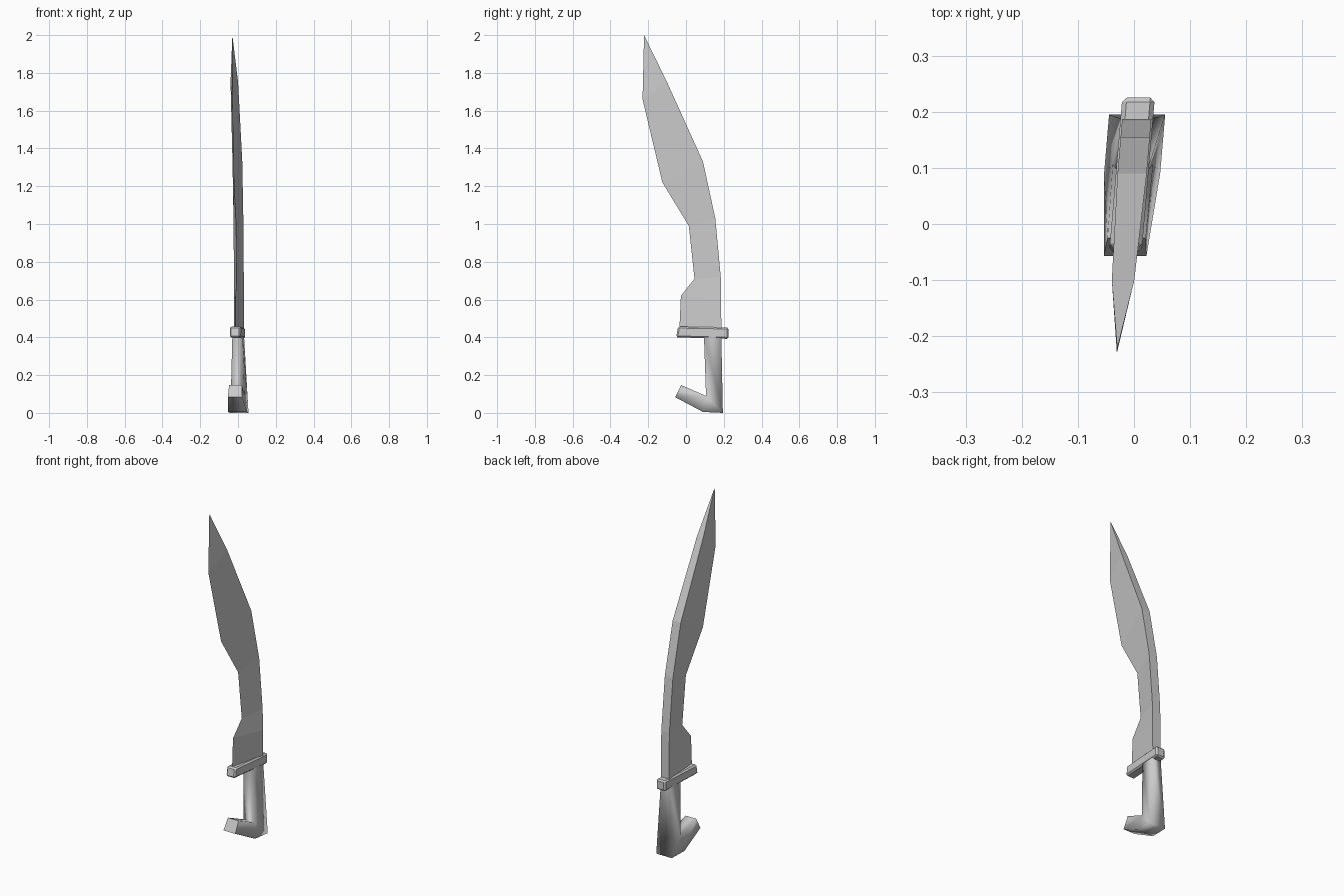
import bpy, bmesh, math

cube = bpy.data.objects.get("Cube")
if cube:
    bpy.data.objects.remove(cube, do_unlink=True)

# One plain grey for the whole weapon
grey = bpy.data.materials.new("plain_grey")
grey.use_nodes = True
grey.diffuse_color = (0.6, 0.6, 0.6, 1)
grey.node_tree.nodes["Principled BSDF"].inputs["Base Color"].default_value = (0.6, 0.6, 0.6, 1)

LEAN = 0.085   # sideways shift per unit of depth: the weapon is turned a little
OFFSET = -0.011


def loft(name, rows, smooth=False):
    """Join four-cornered sections; each row is (front y, z, half width), (back y, z, half width)."""
    bm = bmesh.new()
    rings = []
    for front, back in rows:
        ring = []
        for (y, z, half), side in ((front, -1), (front, 1), (back, 1), (back, -1)):
            ring.append(bm.verts.new((OFFSET + LEAN * y + side * half, y, z)))
        rings.append(ring)
    for low, high in zip(rings, rings[1:]):
        for i in range(4):
            j = (i + 1) % 4
            face = bm.faces.new((low[i], low[j], high[j], high[i]))
            face.smooth = smooth
    bm.faces.new(rings[0][::-1])
    bm.faces.new(rings[-1])
    bmesh.ops.remove_doubles(bm, verts=bm.verts, dist=0.0005)
    bmesh.ops.recalc_face_normals(bm, faces=bm.faces)
    mesh = bpy.data.meshes.new(name)
    bm.to_mesh(mesh)
    bm.free()
    mesh.materials.append(grey)
    obj = bpy.data.objects.new(name, mesh)
    bpy.context.collection.objects.link(obj)
    return obj


# Curved blade: sharp cutting edge in front, thick spine behind
W = 0.026
loft("blade", [
    ((-0.035, 0.44, 0), (0.187, 0.44, W)),
    ((-0.027, 0.62, 0), (0.186, 0.60, W)),
    ((0.045, 0.71, 0), (0.184, 0.72, W)),
    ((0.015, 0.99, 0), (0.155, 1.03, W)),
    ((-0.125, 1.22, 0), (0.09, 1.33, W)),
    ((-0.23, 1.66, 0), (-0.10, 1.75, 0.02)),
    ((-0.222, 2.0, 0), (-0.222, 2.0, 0)),
])

# Crossguard: a bar with chamfered edges
guard = loft("crossguard", [
    ((-0.052, 0.40, 0.029), (-0.042, 0.457, 0.029)),
    ((0.225, 0.392, 0.029), (0.225, 0.452, 0.029)),
])
bevel = guard.modifiers.new("chamfer", 'BEVEL')
bevel.width = 0.008
bevel.segments = 1

# Grip flaring into the pommel, then the hook turning forward
INNER = (0.106, 0.09, 0.036)
loft("hooked_grip", [
    ((0.095, 0.41, 0.027), (0.187, 0.41, 0.027)),
    (INNER, (0.195, 0.0, 0.05)),
    (INNER, (0.09, 0.005, 0.05)),
    ((-0.025, 0.147, 0.034), (-0.057, 0.083, 0.038)),
], smooth=True)
